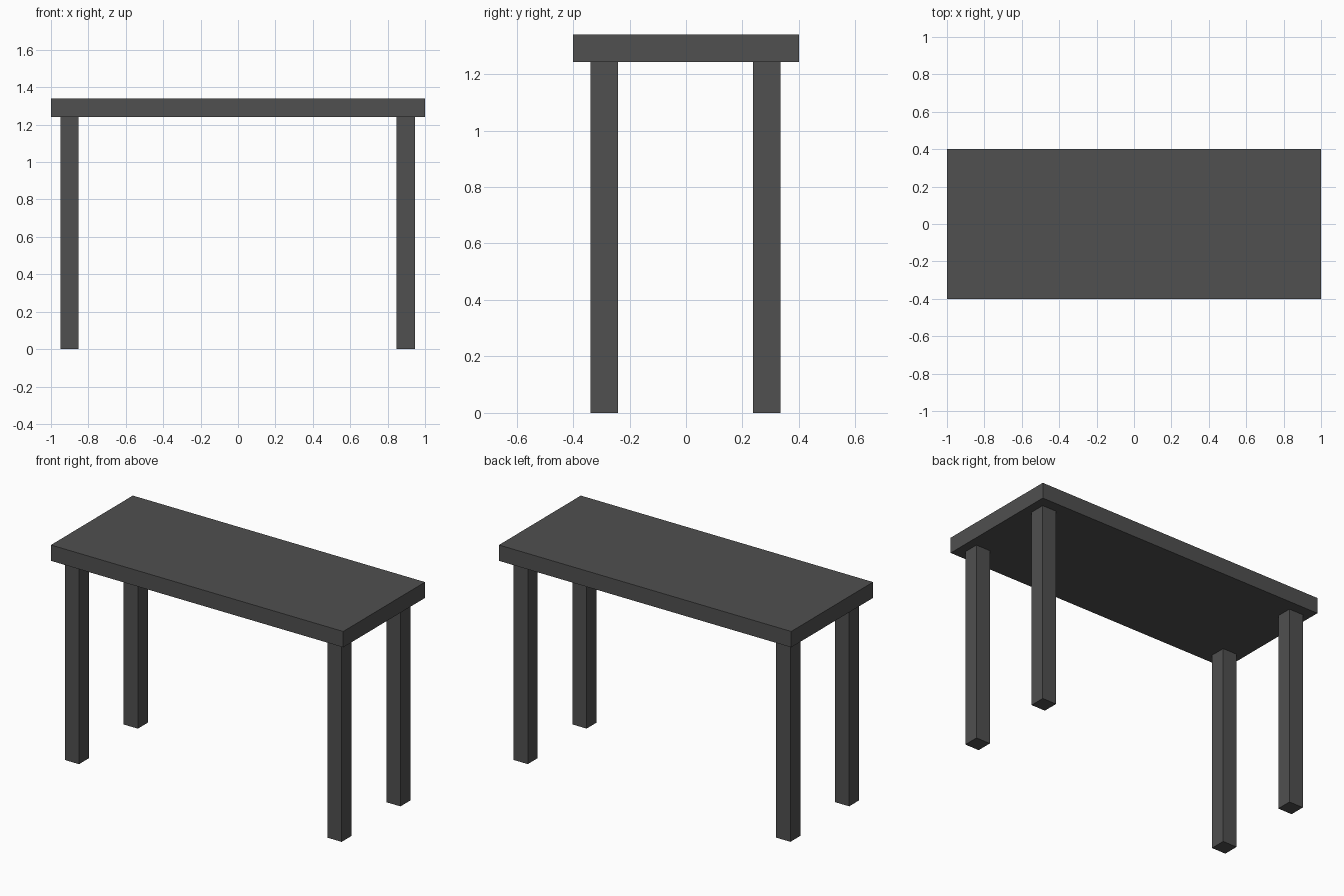
import bpy

if "Cube" in bpy.data.objects:
    bpy.data.objects.remove(bpy.data.objects["Cube"])

dark = bpy.data.materials.new("dark_grey")
dark.diffuse_color = (0.08, 0.08, 0.08, 1)
dark.use_nodes = True
dark.node_tree.nodes["Principled BSDF"].inputs["Base Color"].default_value = dark.diffuse_color


def box(name, center, size):
    bpy.ops.mesh.primitive_cube_add(size=1, location=center)
    obj = bpy.context.object
    obj.name = name
    obj.scale = size
    bpy.ops.object.transform_apply(location=False, rotation=False, scale=True)
    obj.data.materials.append(dark)
    return obj


HEIGHT, THICK, LEG = 1.34, 0.098, 0.097
leg_height = HEIGHT - THICK

# Table top
box("table_top", (0, 0, HEIGHT - THICK / 2), (2, 0.8, THICK))

# Four square legs
for side, x in (("left", -0.9), ("right", 0.897)):
    for end, y in (("front", -0.289), ("back", 0.286)):
        box(f"{end}_{side}_leg", (x, y, leg_height / 2), (LEG, LEG, leg_height))
